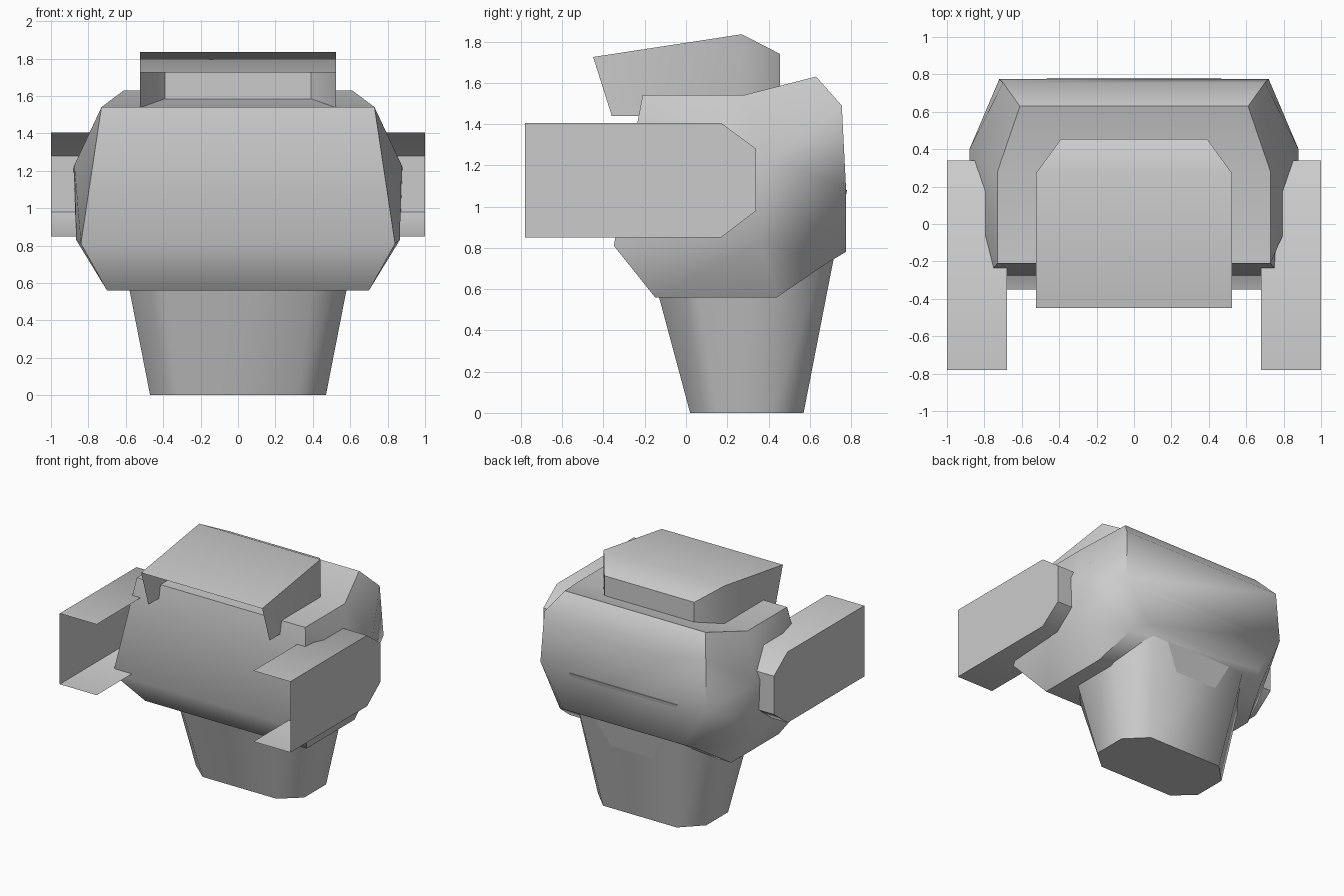
import bpy, math
from mathutils import Vector

cube = bpy.data.objects.get("Cube")
if cube:
    bpy.data.objects.remove(cube, do_unlink=True)

grey = bpy.data.materials.new("light_grey")
grey.use_nodes = True
grey.diffuse_color = (0.6, 0.6, 0.6, 1)
grey.node_tree.nodes["Principled BSDF"].inputs["Base Color"].default_value = (0.6, 0.6, 0.6, 1)


def make(name, verts, faces, angle=50):
    """Mesh object with consistent normals and angle-limited smoothing."""
    mesh = bpy.data.meshes.new(name)
    mesh.from_pydata(verts, [], faces)
    obj = bpy.data.objects.new(name, mesh)
    bpy.context.collection.objects.link(obj)
    mesh.materials.append(grey)
    bpy.ops.object.select_all(action='DESELECT')
    obj.select_set(True)
    bpy.context.view_layer.objects.active = obj
    bpy.ops.object.mode_set(mode='EDIT')
    bpy.ops.mesh.select_all(action='SELECT')
    bpy.ops.mesh.normals_make_consistent(inside=False)
    bpy.ops.object.mode_set(mode='OBJECT')
    bpy.ops.object.shade_smooth_by_angle(angle=math.radians(angle))
    return obj


def mirrored(half, side_faces, strip, closed):
    """Mirror a half in x and span the middle along a strip of points."""
    n = len(half)
    verts = half + [(-x, y, z) for x, y, z in half]
    faces = [tuple(f) for f in side_faces]
    faces += [tuple(i + n for i in reversed(f)) for f in side_faces]
    pairs = list(zip(strip, strip[1:] + strip[:1]))
    for a, b in pairs if closed else pairs[:-1]:
        faces.append((a, b, b + n, a + n))
    return verts, faces


# Head: outline edge of the left side, then the bulge of the cheek
outline = [(.73, -.21, 1.54), (.84, -.35, .81), (.70, -.15, .56), (.70, .44, .56),
           (.61, .69, .73), (.52, .775, .78), (.72, .775, 1.1), (.70, .755, 1.49),
           (.61, .63, 1.63), (.73, .28, 1.54)]
cheek = [(.875, .12, 1.23), (.88, .40, 1.22), (.865, .1, .83), (.865, .36, .83)]
cheek_faces = [(0, 1, 12, 10), (0, 10, 9), (9, 10, 11), (9, 11, 8), (8, 11, 7),
               (7, 11, 6), (10, 12, 13, 11), (1, 2, 12), (2, 3, 13, 12),
               (3, 4, 13), (4, 6, 11, 13), (4, 5, 6)]
make("head", *mirrored(outline + cheek, cheek_faces, list(range(10)), True))

# Neck: chamfered block widening upward into the head
quarter = [(.32, .02), (.47, .15), (.47, .42), (.32, .57)]
ring = quarter + [(-x, y) for x, y in reversed(quarter)]
low = [(x, y, 0) for x, y in ring]
high = [(x * 1.45, -.27 + (y - .02) * 1.91, 1.08) for x, y in ring]
n = len(ring)
make("neck", low + high, [tuple(range(n)), tuple(range(n, 2 * n))] +
     [(i, (i + 1) % n, n + (i + 1) % n, n + i) for i in range(n)])

# Small tab at the back of the neck
def neck_back(z):
    return .575 + .194 * z
make("back_tab", [(x, neck_back(z), z) for x, z in
                  [(-.3, .77), (-.19, .55), (.17, .55), (.3, .77)]], [(0, 1, 2, 3)])

# Visor: shell open at the front and below
top = [(.525, -.45, 1.725), (.525, .27, 1.835), (.39, .455, 1.74)]
foot = [(.525, -.36, 1.44), (.525, .27, 1.44), (.39, .455, 1.44)]
make("visor", *mirrored(top + foot, [(0, 1, 4, 3), (1, 2, 5, 4)], [0, 1, 2, 5], False), 45)

# Side blinkers: channels with an outer wall, open inward and to the front
section = [(-.78, 1.405), (.17, 1.405), (.34, 1.28), (.34, .98), (.17, .85), (-.78, .85)]
m = len(section)
for side, name in ((1, "left_blinker"), (-1, "right_blinker")):
    verts = [(side * x, y, z) for x in (1, .68) for y, z in section]
    faces = [tuple(range(m))] + [(i, i + 1, m + i + 1, m + i) for i in range(m - 1)]
    make(name, verts, faces)
